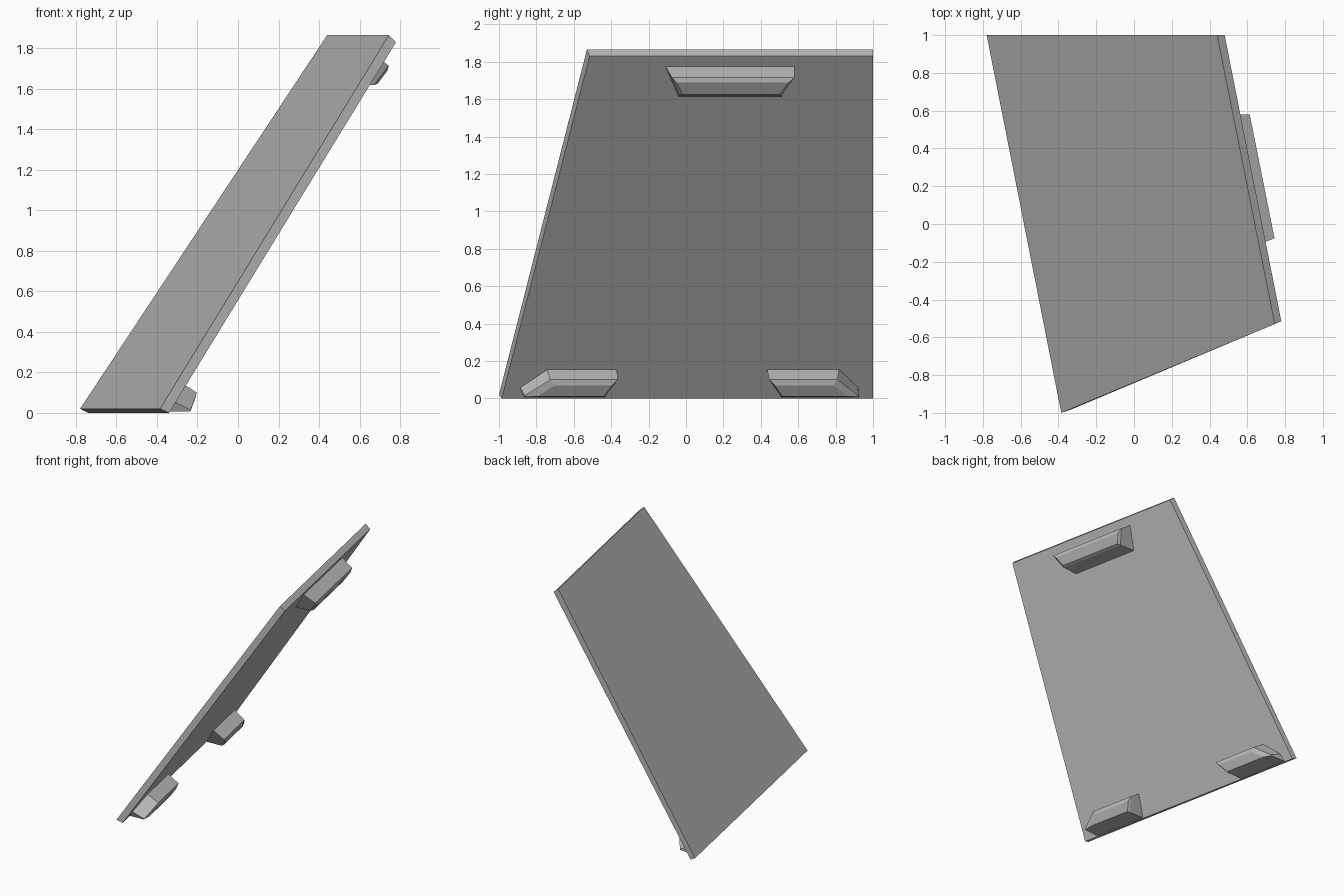
import bpy
import bmesh

cube = bpy.data.objects.get("Cube")
if cube:
    bpy.data.objects.remove(cube, do_unlink=True)

grey = bpy.data.materials.new("plain_grey")
grey.use_nodes = True
colour = (0.5, 0.5, 0.5, 1)
grey.diffuse_color = colour
grey.node_tree.nodes["Principled BSDF"].inputs["Base Color"].default_value = colour


def loft(name, loops):
    """Closed, flat-shaded solid through matching outlines."""
    bm = bmesh.new()
    rings = [[bm.verts.new(p) for p in loop] for loop in loops]
    bm.faces.new(rings[0])
    bm.faces.new(rings[-1])
    for a, b in zip(rings, rings[1:]):
        for i in range(len(a)):
            j = (i + 1) % len(a)
            bm.faces.new((a[i], a[j], b[j], b[i]))
    bmesh.ops.recalc_face_normals(bm, faces=bm.faces)
    mesh = bpy.data.meshes.new(name)
    bm.to_mesh(mesh)
    bm.free()
    mesh.materials.append(grey)
    obj = bpy.data.objects.new(name, mesh)
    bpy.context.collection.objects.link(obj)


def underside(y, z, out):
    """Point at a distance along x from the sloping underside."""
    return (-0.74 + 0.2 * (1 - y) + 0.667 * z + out, y, z)


def foot(name, base, rim, face):
    layers = ((base, -0.005), (rim, 0.125), (face, 0.141))
    loft(name, [[underside(y, z, out) for y, z in pts] for pts, out in layers])


# Leaning tapered panel
loft("panel", [
    [(-0.74, 1, 0), (0.48, 1, 1.83), (0.78, -0.515, 1.83), (-0.34, -0.985, 0)],
    [(-0.78, 1, 0.02), (0.44, 1, 1.865), (0.745, -0.53, 1.865), (-0.385, -1, 0.02)],
])

# Chamfered feet on the underside: outline at panel, at rim and at outer face
foot("upper_foot",
     [(-0.11, 1.775), (0.58, 1.775), (0.515, 1.615), (-0.04, 1.615)],
     [(-0.075, 1.715), (0.58, 1.715), (0.508, 1.618), (-0.035, 1.618)],
     [(-0.05, 1.69), (0.55, 1.69), (0.50, 1.625), (-0.02, 1.625)])

foot("lower_front_foot",
     [(-0.743, 0.157), (-0.37, 0.157), (-0.43, 0.005), (-0.863, 0.005), (-0.888, 0.06)],
     [(-0.727, 0.1), (-0.365, 0.1), (-0.435, 0.008), (-0.86, 0.008), (-0.863, 0.014)],
     [(-0.70, 0.07), (-0.395, 0.07), (-0.44, 0.01), (-0.79, 0.01), (-0.792, 0.012)])

foot("lower_back_foot",
     [(0.433, 0.157), (0.818, 0.157), (0.92, 0.06), (0.925, 0.005), (0.51, 0.005)],
     [(0.445, 0.1), (0.81, 0.1), (0.922, 0.014), (0.922, 0.008), (0.51, 0.008)],
     [(0.475, 0.07), (0.785, 0.07), (0.865, 0.012), (0.865, 0.01), (0.515, 0.01)])
